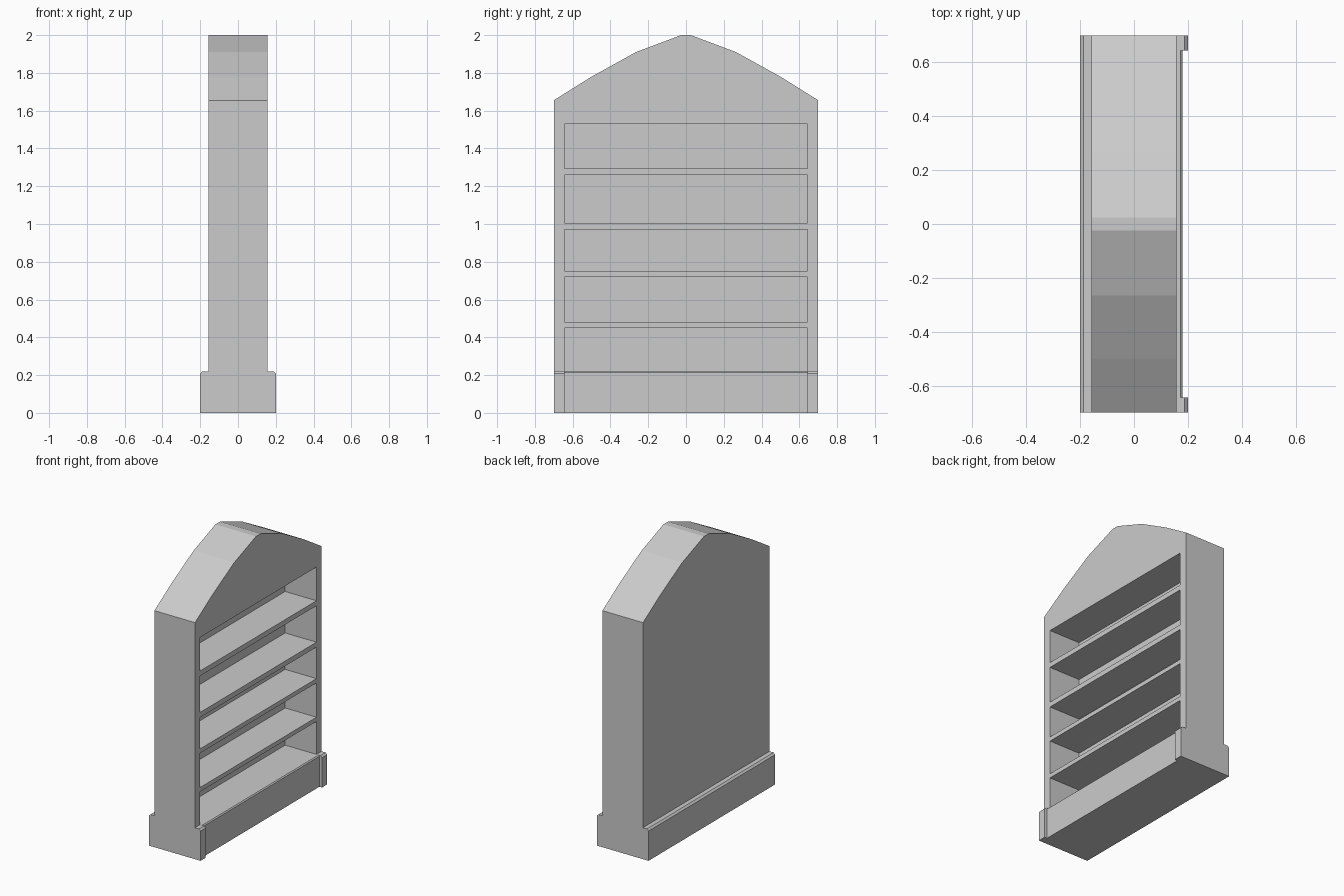
import bpy, bmesh

if "Cube" in bpy.data.objects:
    bpy.data.objects.remove(bpy.data.objects["Cube"])


def prism(name, pts, axis, a, b):
    """Extrude a profile; axis 'X' takes (y, z) points, axis 'Y' takes (x, z)."""
    bm = bmesh.new()
    place = lambda p, t: (t, p[0], p[1]) if axis == 'X' else (p[0], t, p[1])
    lo = [bm.verts.new(place(p, a)) for p in pts]
    hi = [bm.verts.new(place(p, b)) for p in pts]
    bm.faces.new(lo)
    bm.faces.new(hi)
    n = len(pts)
    for i in range(n):
        j = (i + 1) % n
        bm.faces.new((lo[i], lo[j], hi[j], hi[i]))
    bmesh.ops.recalc_face_normals(bm, faces=bm.faces)
    me = bpy.data.meshes.new(name)
    bm.to_mesh(me)
    bm.free()
    ob = bpy.data.objects.new(name, me)
    bpy.context.collection.objects.link(ob)
    return ob


def cut(target, cutter):
    """Subtract the cutter, bake the result and remove the cutter."""
    cutter.hide_render = True
    mod = target.modifiers.new("cut", 'BOOLEAN')
    mod.operation = 'DIFFERENCE'
    mod.solver = 'EXACT'
    mod.object = cutter
    bpy.context.view_layer.objects.active = target
    bpy.ops.object.modifier_apply(modifier=mod.name)
    bpy.data.objects.remove(cutter)


BASE_TOP, BODY_X, INNER_Y = 0.22, 0.157, 0.643

# Cabinet body with a faceted gable top
half = [(0.70, BASE_TOP), (0.70, 1.655), (0.50, 1.78), (0.265, 1.91), (0.025, 2.0)]
outline = half + [(-y, z) for y, z in reversed(half)]
body = prism("cabinet_body", outline, 'X', -BODY_X, BODY_X)

# Shelf openings; the lowest one runs down to the top of the plinth
for z0, z1 in [(0.1, 0.45), (0.48, 0.72), (0.75, 0.97), (1.005, 1.26), (1.295, 1.53)]:
    rect = [(-INNER_Y, z0), (INNER_Y, z0), (INNER_Y, z1), (-INNER_Y, z1)]
    cut(body, prism("opening_cutter", rect, 'X', -0.085, 0.3))

# Plinth with chamfered top edges
plinth = prism("plinth", [(-0.2, 0), (0.2, 0), (0.2, 0.208), (0.188, BASE_TOP),
                          (-0.188, BASE_TOP), (-0.2, 0.208)], 'Y', -0.7, 0.7)

# Recessed board between the plinth end blocks
recess = [(0.18, -0.1), (0.18, 0.213), (0.167, 0.226), (0.3, 0.226), (0.3, -0.1)]
cut(plinth, prism("recess_cutter", recess, 'Y', -INNER_Y, INNER_Y))
